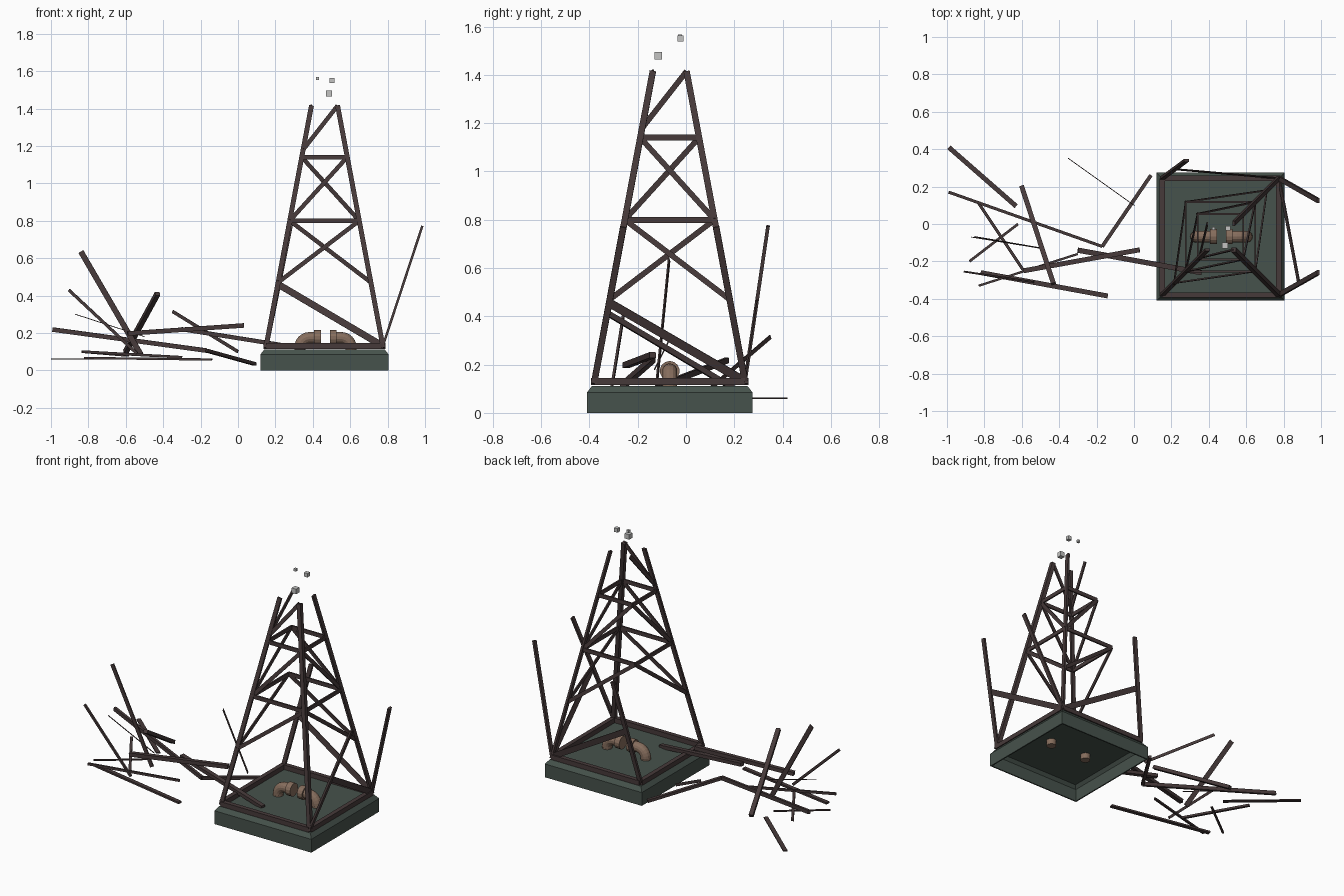
import bpy, bmesh, math
from mathutils import Vector, Matrix

if "Cube" in bpy.data.objects:
    bpy.data.objects.remove(bpy.data.objects["Cube"])

CX, CY = 0.4625, -0.0675          # tower axis


def material(name, rgb):
    m = bpy.data.materials.new(name)
    m.diffuse_color = (*rgb, 1)
    m.use_nodes = True
    m.node_tree.nodes["Principled BSDF"].inputs["Base Color"].default_value = m.diffuse_color
    return m


RUST = material("dark_rust_steel", (0.062, 0.042, 0.042))
GREEN = material("dark_green_base", (0.062, 0.085, 0.072))
BROWN = material("brown_pipe", (0.24, 0.155, 0.11))
GREY = material("light_grey", (0.55, 0.55, 0.54))


def finish(name, bm, mat):
    bmesh.ops.recalc_face_normals(bm, faces=bm.faces)
    me = bpy.data.meshes.new(name)
    bm.to_mesh(me)
    bm.free()
    me.materials.append(mat)
    ob = bpy.data.objects.new(name, me)
    bpy.context.collection.objects.link(ob)
    return ob


def box(bm, a, b, w, t, normal):
    """Bar from a to b: thickness t along normal, width w across it."""
    a, b, n = Vector(a), Vector(b), Vector(normal)
    d = b - a
    x = d.normalized()
    y = n.cross(x).normalized()
    z = x.cross(y)
    m = Matrix((x * d.length, y * w, z * t)).transposed().to_4x4()
    m.translation = (a + b) / 2
    bmesh.ops.create_cube(bm, size=1, matrix=m)


def bars(name, items):
    bm = bmesh.new()
    for it in items:
        box(bm, *it)
    return finish(name, bm, RUST)


# Base: open-bottomed box with chamfered top edge
bm = bmesh.new()
rings = []
for h, z in ((0.3425, 0), (0.3425, 0.085), (0.322, 0.112)):
    rings.append([bm.verts.new((CX + sx * h, CY + sy * h, z))
                  for sx, sy in ((-1, -1), (1, -1), (1, 1), (-1, 1))])
for lo, hi in zip(rings, rings[1:]):
    for i in range(4):
        j = (i + 1) % 4
        bm.faces.new((lo[i], lo[j], hi[j], hi[i]))
bm.faces.new(rings[-1])
base = finish("base", bm, GREEN)
mod = base.modifiers.new("shell", "SOLIDIFY")
mod.thickness, mod.offset = 0.012, -1

# Tower: corners FL, FR, BR, BL; legs lean inwards
CORNER = {"FL": (-1, -1), "FR": (1, -1), "BR": (1, 1), "BL": (-1, 1)}
NORMAL = {"front": (0, -1, 0), "right": (1, 0, 0), "back": (0, 1, 0), "left": (-1, 0, 0)}
FACES = {"front": ("FL", "FR"), "right": ("FR", "BR"), "back": ("BR", "BL"), "left": ("BL", "FL")}


def pt(c, z):
    h = 0.312 - (z - 0.13) * 0.243 / 1.29
    sx, sy = CORNER[c]
    return Vector((CX + sx * h, CY + sy * h, z))


# Three standing legs (the back left one is torn away)
bars("tower_legs", [(pt(c, 0.12), pt(c, 1.415), 0.026, t, NORMAL[f])
                    for c, t, f in (("FL", 0.014, "front"), ("FR", 0.026, "front"),
                                    ("BR", 0.014, "right"))])

# Rails and one brace per bay; braces of neighbouring faces mirror each other
for face, (l, r) in FACES.items():
    n = NORMAL[face]
    bars(face + "_bottom_rail", [(pt(l, 0.13), pt(r, 0.13), 0.03, 0.028, n)])
    bars(face + "_rails", [(pt(l, z), pt(r, z), 0.025, 0.01, n) for z in (0.80, 1.14)])
    low, high = (l, r) if face in ("front", "back") else (r, l)
    bays = [(0.47, 0.80), (0.80, 1.14)]
    if face in ("front", "left"):
        bays.append((1.18, 1.415))
    bars(face + "_braces", [(pt(low, a), pt(high, b), 0.023, 0.008, n) for a, b in bays])

# Torn lower panels bent outwards from the right and back edges
FR, BR, BL = pt("FR", 0.13), pt("BR", 0.13), pt("BL", 0.13)
FR_TOP, BR_TOP = Vector((0.985, -0.26, 0.77)), Vector((0.985, 0.125, 0.77))
BL_TOP = Vector((0.28, 0.34, 0.775))
RN, BN = (1, 0, -0.33), (0, 1, -0.15)
bars("bent_right_legs", [(FR, FR_TOP, 0.026, 0.013, RN), (BR, BR_TOP, 0.026, 0.013, RN)])
bars("bent_right_brace", [(FR.lerp(FR_TOP, 0.51), BR, 0.036, 0.005, RN)])
bars("bent_back_leg", [(BL, BL_TOP, 0.026, 0.015, BN)])
bars("bent_back_brace", [(BL.lerp(BL_TOP, 0.51), BR, 0.036, 0.005, BN)])

# Fallen beams lying to the left
UP = (0, 0, 1)
bars("fallen_flat_plates", [
    ((-0.99, 0.41, 0.06), (-0.63, 0.095, 0.06), 0.026, 0.006, UP),
    ((-0.82, -0.26, 0.066), (-0.14, -0.385, 0.058), 0.026, 0.012, UP),
    ((-0.83, 0.11, 0.10), (-0.59, -0.25, 0.08), 0.016, 0.014, UP),
    ((-0.88, -0.20, 0.06), (-0.62, 0.0, 0.06), 0.014, 0.006, UP),
    ((-0.83, -0.33, 0.10), (-0.30, -0.16, 0.07), 0.012, 0.014, UP)])
bars("fallen_upright_plates", [
    ((-0.84, -0.07, 0.635), (-0.52, -0.125, 0.085), 0.03, 0.006, (0.17, 1, 0)),
    ((-0.87, -0.07, 0.30), (-0.50, -0.13, 0.18), 0.004, 0.004, UP),
    ((-0.35, 0.35, 0.315), (0.0, 0.10, 0.10), 0.018, 0.004, (0.58, 0.81, 0))])
bars("fallen_beams", [
    ((-0.43, -0.32, 0.41), (-0.60, 0.20, 0.10), 0.026, 0.022, UP),
    ((-0.905, -0.255, 0.43), (-0.54, -0.31, 0.09), 0.010, 0.016, UP),
    ((-0.59, -0.25, 0.197), (0.03, -0.138, 0.24), 0.026, 0.024, UP),
    ((-0.30, -0.14, 0.22), (0.36, -0.26, 0.115), 0.028, 0.022, UP)])
bars("bent_fallen_beam", [
    ((-0.99, 0.17, 0.218), (-0.17, -0.12, 0.106), 0.016, 0.024, UP),
    ((-0.17, -0.12, 0.106), (0.09, 0.26, 0.034), 0.02, 0.018, UP)])


# Broken pipe: two elbows facing each other
def tube(name, stations, sides=14):
    """stations: (x, z, angle of travel in the xz plane, radius)"""
    bm = bmesh.new()
    prev = first = None
    for x, z, a, r in stations:
        ring = []
        for k in range(sides):
            t = 2 * math.pi * k / sides
            u = r * math.cos(t)
            ring.append(bm.verts.new((x - math.sin(a) * u, CY + r * math.sin(t),
                                      z + math.cos(a) * u)))
        if prev:
            for k in range(sides):
                j = (k + 1) % sides
                bm.faces.new((prev[k], prev[j], ring[j], ring[k]))
        first = first or ring
        prev = ring
    bm.faces.new(first)
    bm.faces.new(prev)
    return finish(name, bm, BROWN)


for side, s in (("left", -1), ("right", 1)):
    st = [(-0.136, 0.065, math.pi / 2, 0.03), (-0.136, 0.12, math.pi / 2, 0.03)]
    for k in range(7):
        a = math.pi / 2 * (1 - k / 6)
        st.append((-0.084 - 0.052 * math.sin(a), 0.122 + 0.052 * math.cos(a), a, 0.031))
    st += [(-0.06, 0.174, 0, 0.031), (-0.06, 0.174, 0, 0.041), (-0.024, 0.174, 0, 0.041)]
    st = [(CX + 0.005 - s * x, z, a if s < 0 else math.pi - a, r) for x, z, a, r in st]
    tube(side + "_pipe_elbow", st)

# Floating cubes above the tower
bm = bmesh.new()
for x, y, z, s in ((0.487, -0.115, 1.48, 0.032), (0.503, -0.022, 1.55, 0.025),
                   (0.425, -0.025, 1.56, 0.016)):
    bmesh.ops.create_cube(bm, size=s, matrix=Matrix.Translation((x, y, z)))
finish("floating_cubes", bm, GREY)
